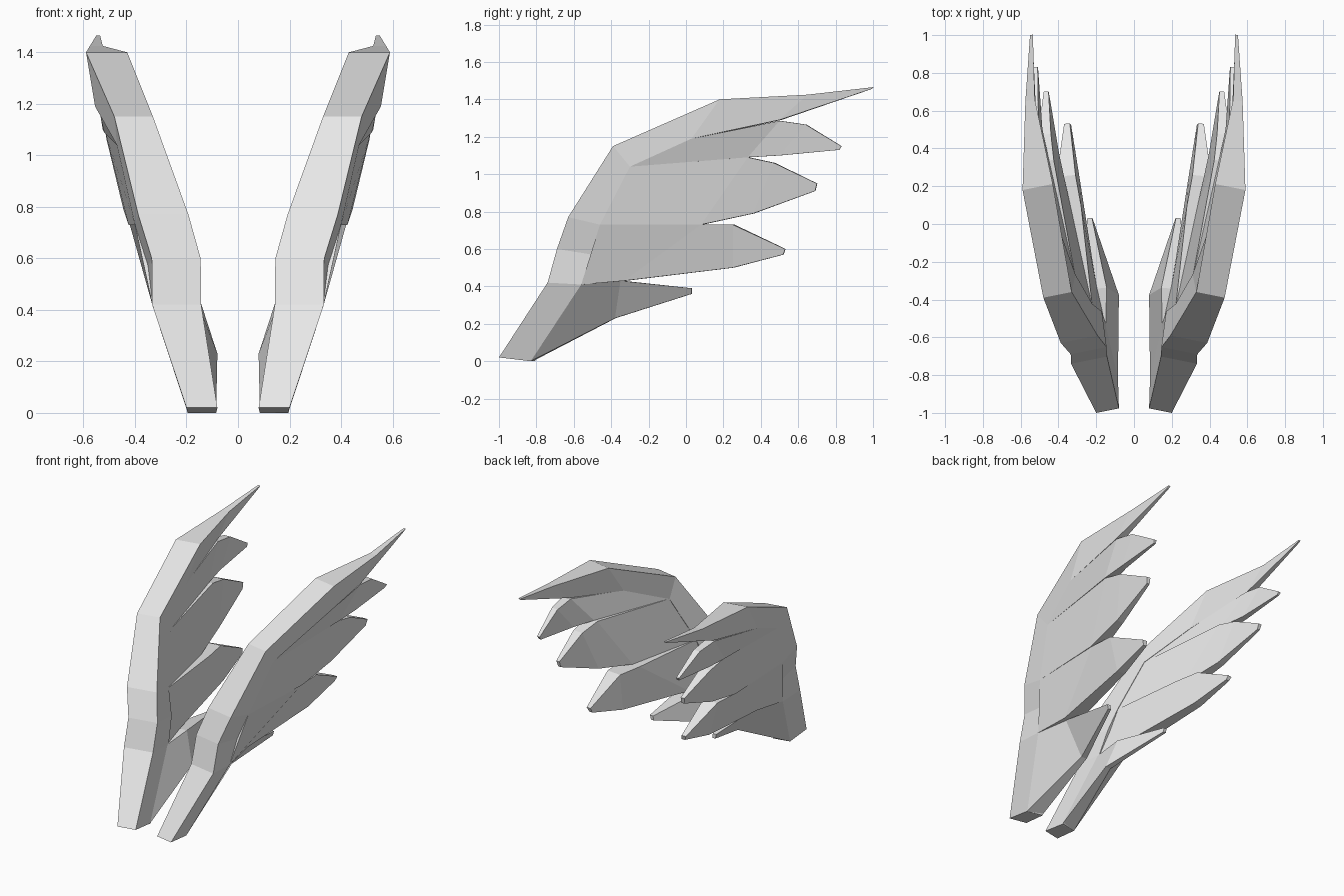
import bpy
import bmesh
from mathutils import Vector

SWEEP = 0.2  # how far the inner side of each section is set back

default_cube = bpy.data.objects.get("Cube")
if default_cube:
    bpy.data.objects.remove(default_cube, do_unlink=True)


def make_material(name, colour):
    material = bpy.data.materials.new(name)
    material.use_nodes = True
    material.diffuse_color = colour
    shader = next(n for n in material.node_tree.nodes if n.type == 'BSDF_PRINCIPLED')
    shader.inputs["Base Color"].default_value = colour
    return material


light_grey = make_material("light grey", (0.8, 0.8, 0.8, 1))


def section_corners(section, sweep):
    """Turn two (centre x, y, z, thickness) edges into four corner points."""
    corners = []
    for (x, y, z, thick), order in zip(section, ((1, -1), (-1, 1))):
        for side in order:
            set_back = sweep * thick if side < 0 else 0
            corners.append(Vector((x + side * thick / 2, y + set_back, z)))
    return corners


def loft(name, sections, sweep=0.0):
    """Skin a row of four-cornered sections and mirror it to the other wing."""
    bm = bmesh.new()
    rings = [[bm.verts.new(corner) for corner in section_corners(section, sweep)]
             for section in sections]
    for ring, following in zip(rings, rings[1:]):
        for i in range(len(ring)):
            j = (i + 1) % len(ring)
            bm.faces.new((ring[i], ring[j], following[j], following[i]))
    bm.faces.new(reversed(rings[0]))
    bm.faces.new(rings[-1])
    bmesh.ops.recalc_face_normals(bm, faces=bm.faces)
    mesh = bpy.data.meshes.new(name)
    bm.to_mesh(mesh)
    bm.free()
    mesh.materials.append(light_grey)
    wing_part = bpy.data.objects.new(name, mesh)
    bpy.context.collection.objects.link(wing_part)
    mirror = wing_part.modifiers.new("both wings", 'MIRROR')
    mirror.use_axis[0] = True
    mirror.use_mirror_merge = False
    return wing_part


# Leading edge of the wing, running from the root up into the top feather.
# Each section pairs a front edge with a back edge.
spar = [
    ((.14, -1, .02, .12), (.14, -.83, 0, .11)),
    ((.238, -.74, .42, .19), (.24, -.56, .41, .18)),
    ((.24, -.69, .6, .19), (.26, -.5, .57, .18)),
    ((.29, -.63, .77, .195), (.31, -.46, .73, .18)),
    ((.405, -.39, 1.15, .15), (.39, -.3, 1.04, .16)),
    ((.51, .18, 1.4, .16), (.49, .03, 1.19, .13)),
    ((.55, .65, 1.425, .05), (.54, .5, 1.29, .05)),
    ((.543, 1, 1.465, .015), (.543, .99, 1.455, .012)),
]
loft("leading_edge", spar, SWEEP)


def feather(name, upper, lower, blade):
    """Grow a feather from the back of the leading edge between two sections."""
    root = (spar[upper][1], spar[lower][1])
    return loft(name, [root] + blade, SWEEP / 2)


# Trailing feathers, from the highest to the lowest.
# Each blade section pairs an upper edge with a lower edge.
feather("upper_feather", 5, 4, [
    ((.535, .5, 1.285, .06), (.485, .33, 1.09, .07)),
    ((.53, .64, 1.265, .045), (.505, .5, 1.1, .04)),
    ((.52, .83, 1.15, .02), (.515, .82, 1.13, .015)),
])
feather("middle_feather", 4, 3, [
    ((.47, .33, 1.09, .09), (.38, .08, .73, .09)),
    ((.475, .47, 1.06, .07), (.42, .36, .79, .05)),
    ((.465, .7, .95, .025), (.46, .69, .91, .02)),
])
feather("lower_feather", 3, 1, [
    ((.35, .08, .73, .14), (.25, -.33, .43, .1)),
    ((.36, .25, .73, .1), (.32, .25, .5, .06)),
    ((.355, .53, .6, .03), (.345, .52, .57, .025)),
])
feather("lowest_feather", 1, 0, [
    ((.21, -.35, .43, .13), (.1, -.38, .23, .04)),
    ((.235, .03, .39, .025), (.23, .03, .36, .02)),
])
